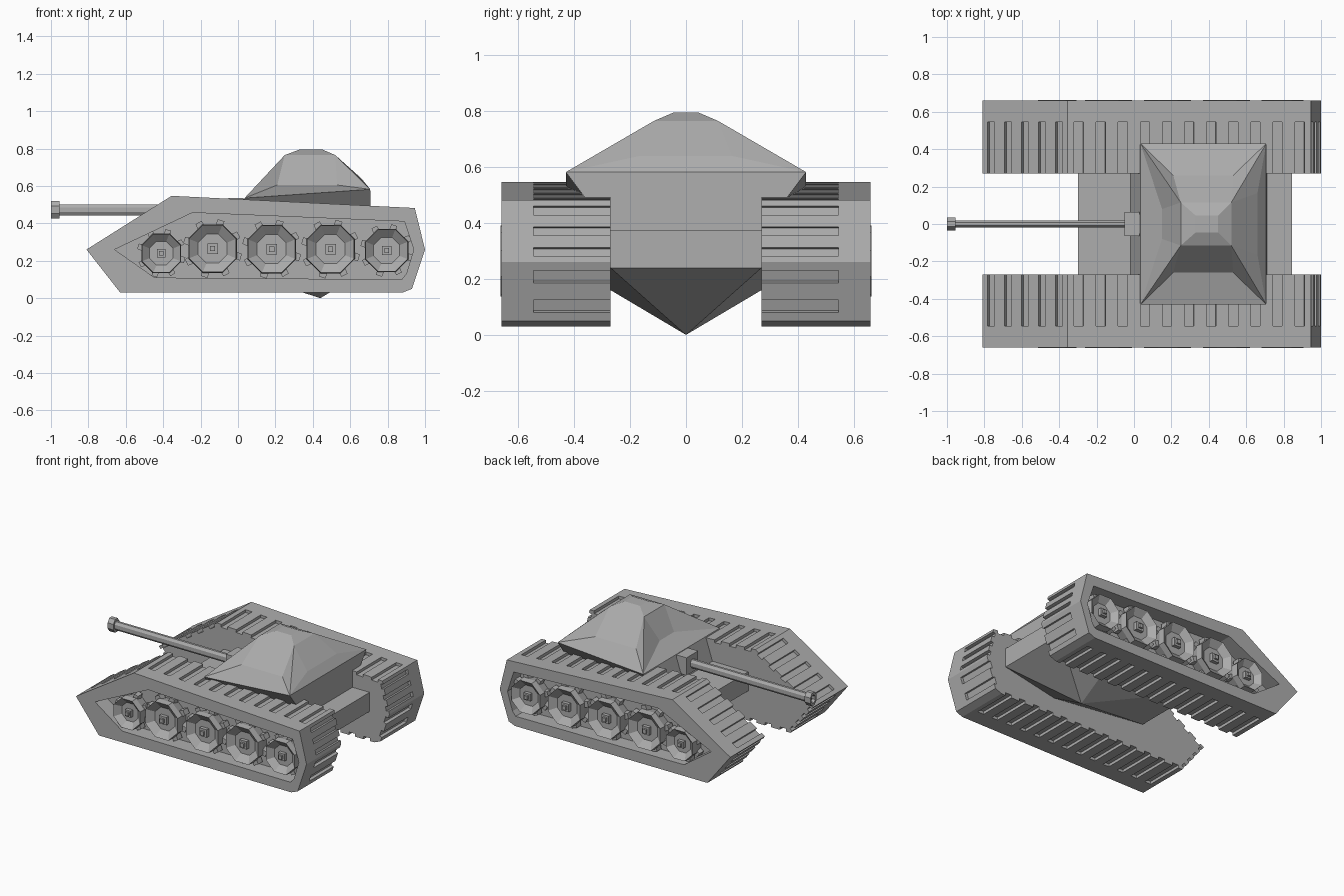
import bpy, bmesh
from math import cos, sin, pi, radians
from mathutils import Vector

if "Cube" in bpy.data.objects:
    bpy.data.objects.remove(bpy.data.objects["Cube"])

grey = bpy.data.materials.new("armour_grey")
grey.use_nodes = True
colour = (0.42, 0.42, 0.42, 1)
grey.diffuse_color = colour
grey.node_tree.nodes["Principled BSDF"].inputs["Base Color"].default_value = colour


def finish(name, bm):
    bmesh.ops.recalc_face_normals(bm, faces=bm.faces)
    mesh = bpy.data.meshes.new(name)
    bm.to_mesh(mesh)
    bm.free()
    mesh.materials.append(grey)
    obj = bpy.data.objects.new(name, mesh)
    bpy.context.scene.collection.objects.link(obj)
    return obj


def loft(name, loops):
    """Skin a row of equal loops and cap both ends."""
    bm = bmesh.new()
    rows = [[bm.verts.new(p) for p in loop] for loop in loops]
    n = len(rows[0])
    for a, b in zip(rows, rows[1:]):
        for i in range(n):
            j = (i + 1) % n
            bm.faces.new((a[i], a[j], b[j], b[i]))
    bm.faces.new(rows[0])
    bm.faces.new(rows[-1])
    return finish(name, bm)


def hull(name, points):
    bm = bmesh.new()
    for p in points:
        bm.verts.new(p)
    bmesh.ops.convex_hull(bm, input=bm.verts)
    return finish(name, bm)


def box(name, lo, hi):
    return hull(name, [(x, y, z) for x in (lo[0], hi[0])
                       for y in (lo[1], hi[1]) for z in (lo[2], hi[2])])


def at_y(profile, y):
    return [(x, y, z) for x, z in profile]


def notched(profile, counts, depth=0.02, width=0.42):
    """Cut evenly spaced square grooves into each edge of a clockwise profile."""
    out = []
    for i, count in enumerate(counts):
        a = Vector(profile[i])
        d = Vector(profile[(i + 1) % len(profile)]) - a
        inward = Vector((d.y, -d.x)).normalized() * depth
        out.append(a)
        for k in range(count):
            p = a + d * ((k + 0.5 - width / 2) / count)
            q = a + d * ((k + 0.5 + width / 2) / count)
            out += [p, p + inward, q + inward, q]
    return [tuple(p) for p in out]


# Tracks: grooved inner belt, and outer skirt with a recess for the wheels
belt = [(-0.81, 0.26), (-0.355, 0.547), (0.945, 0.482), (1, 0.26),
        (0.93, 0.05), (0.88, 0.03), (-0.63, 0.03)]
recess = [(-0.66, 0.26), (-0.243, 0.457), (0.89, 0.41), (0.94, 0.26),
          (0.9, 0.13), (0.875, 0.1), (-0.446, 0.11)]
grooves = notched(belt, (5, 11, 3, 2, 0, 13, 4))
wheels = [(-0.41, 0.24, 0.115), (-0.136, 0.265, 0.14), (0.18, 0.262, 0.14),
          (0.495, 0.262, 0.14), (0.795, 0.255, 0.125)]


def octagon(x, z, r):
    return [(x + r * cos(pi * (k + 0.5) / 4), z + r * sin(pi * (k + 0.5) / 4))
            for k in range(8)]


def build_wheel(name, side, x, z, r):
    # Dished octagonal wheel with a stepped square hub
    steps = ((0.54, 0.85), (0.62, 1), (0.663, 0.97), (0.625, 0.6))
    loft(name + "_dish", [at_y(octagon(x, z, r * s), side * y) for y, s in steps])
    for part, h, y in (("hub", 0.2, 0.65), ("cap", 0.1, 0.664)):
        box(name + "_" + part, (x - h * r, side * 0.6, z - h * r),
            (x + h * r, side * y, z + h * r))
    # Drive teeth around the rim
    for k in range(8):
        a = pi * (k + 0.5) / 4 + 0.1
        out, across = Vector((cos(a), sin(a))), Vector((-sin(a), cos(a)))
        c = Vector((x, z))
        quad = [tuple(c + out * r * u + across * r * v)
                for u, v in ((0.7, -0.17), (1.13, -0.13), (1.13, 0.13), (0.7, 0.17))]
        loft(name + "_tooth_%d" % k, [at_y(quad, side * 0.56), at_y(quad, side * 0.61)])


for label, side in (("back", 1), ("front", -1)):
    loft(label + "_track_belt", [at_y(grooves, side * 0.27), at_y(grooves, side * 0.545)])
    loft(label + "_track_skirt", [at_y(belt, side * 0.545), at_y(belt, side * 0.66),
                                  at_y(recess, side * 0.66), at_y(recess, side * 0.548)])
    for n, (x, z, r) in enumerate(wheels):
        build_wheel("%s_wheel_%d" % (label, n + 1), side, x, z, r)

# Hull between the tracks, with a pointed keel
body = [(x, y, z) for x in (-0.3, 0.845) for y in (-0.27, 0.27) for z in (0.24, 0.375)]
hull("hull", body + [(0.44, -0.27, 0.16), (0.44, 0.27, 0.16), (0.44, 0, 0)])


# Turret: flared base, dented sides and a low crown
def ring(x0, x1, y, z0, z1):
    return [(x0, -y, z0), (x1, -y, z1), (x1, y, z1), (x0, y, z0)]


base = ring(-0.02, 0.71, 0.27, 0.37, 0.37)
rim = ring(0.035, 0.707, 0.43, 0.535, 0.582)
shoulder = ring(0.25, 0.52, 0.115, 0.765, 0.765)
crown = ring(0.33, 0.45, 0.045, 0.795, 0.795)
panels = [((0.21, -0.26, 0.605), (0.53, -0.26, 0.605)),
          ((0.66, -0.165, 0.64), (0.66, 0.165, 0.64)),
          ((0.53, 0.26, 0.605), (0.21, 0.26, 0.605)),
          ((0.15, 0.08, 0.61), (0.15, -0.08, 0.61))]
bm = bmesh.new()
b, c, u, t = [[bm.verts.new(p) for p in r] for r in (base, rim, shoulder, crown)]
for i, pair in enumerate(panels):
    j = (i + 1) % 4
    p, q = [bm.verts.new(v) for v in pair]
    for face in ((b[i], b[j], c[j], c[i]), (c[i], c[j], q, p), (p, q, u[j], u[i]),
                 (c[i], p, u[i]), (c[j], u[j], q), (u[i], u[j], t[j], t[i])):
        bm.faces.new(face)
bm.faces.new(t)
bm.faces.new(b)
finish("turret", bm)


# Gun: mantlet, oval barrel and a hollow muzzle collar
def oval(x, ry, rz):
    return [(x, y * ry, 0.472 + z * rz) for y, z in octagon(0, 0, 1 / cos(radians(22.5)))]


box("gun_mantlet", (-0.05, -0.065, 0.41), (0.03, 0.065, 0.535))
box("gun_mount", (0, -0.05, 0.4), (0.2, 0.05, 0.53))
loft("gun_barrel", [oval(0, 0.02, 0.03), oval(-0.97, 0.02, 0.03)])
loft("gun_muzzle", [oval(-0.955, 0.034, 0.047), oval(-1, 0.034, 0.047),
                    oval(-1, 0.02, 0.028), oval(-0.975, 0.02, 0.028)])
